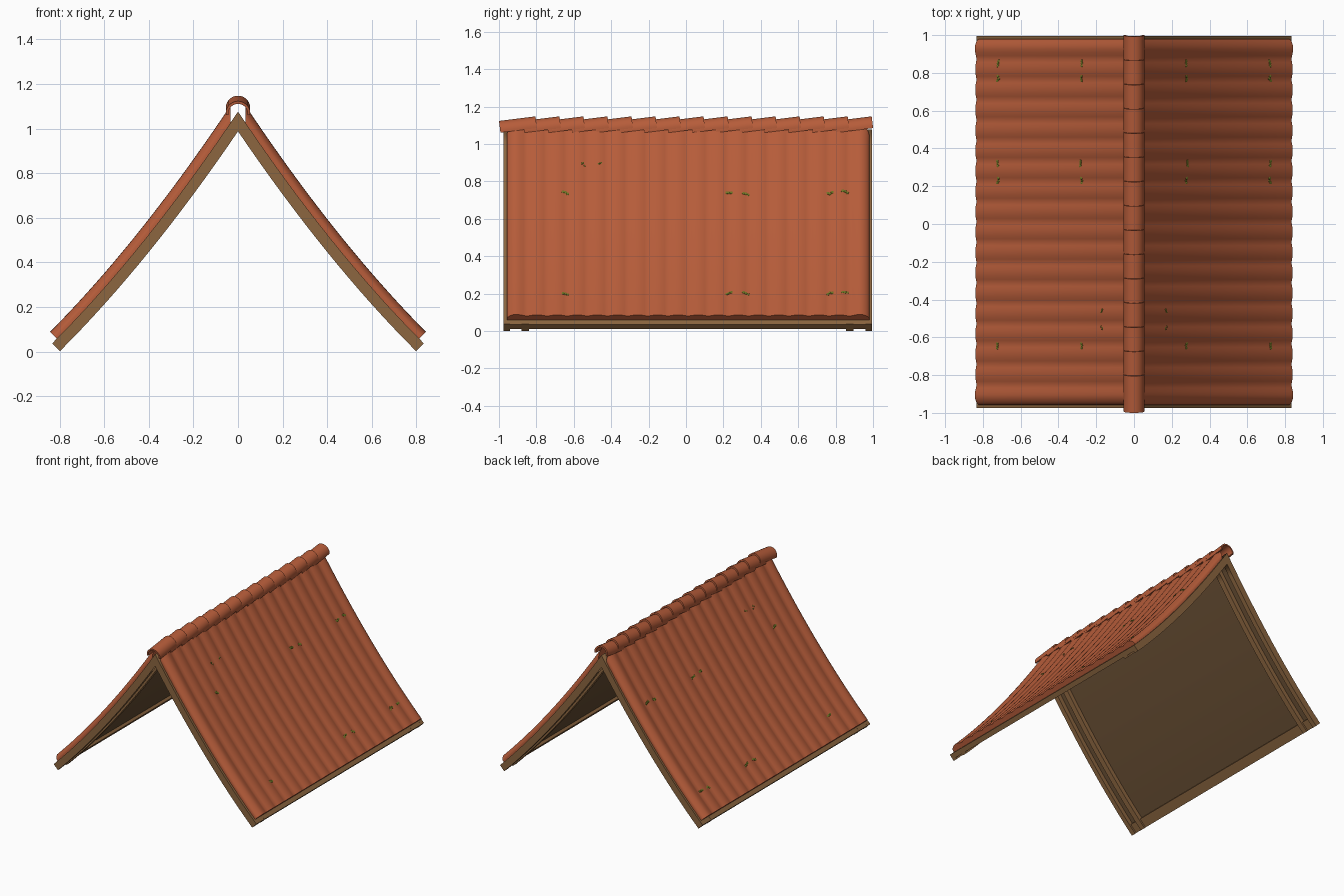
import bpy, bmesh, math, random
from mathutils import Matrix, Vector

if "Cube" in bpy.data.objects:
    bpy.data.objects.remove(bpy.data.objects["Cube"])

random.seed(4)


def material(name, rgb):
    m = bpy.data.materials.new(name)
    m.diffuse_color = (*rgb, 1)
    m.use_nodes = True
    m.node_tree.nodes["Principled BSDF"].inputs["Base Color"].default_value = m.diffuse_color
    return m


TILE = material("terracotta", (0.47, 0.108, 0.042))
WOOD = material("brown wood", (0.262, 0.133, 0.051))
DARK = material("dark wood", (0.141, 0.078, 0.034))
MOSS = material("moss green", (0.17, 0.19, 0.02))


# Sagging roof curve: height and steepness of the rafter tops at distance x
def slope(x):
    return 1.497 - 0.6 * x


def height(x, d):
    return 1.076 - 1.497 * x + 0.3 * x * x + d * math.sqrt(1 + slope(x) ** 2)


def roof_point(u, d, x_end):
    """u runs ridge (0) to eave (1), d is the distance above the curve"""
    s = slope(x_end)
    x = u * (x_end + d * s / math.sqrt(1 + s * s))
    return x, height(x, d)


def finish(bm, name, mat, smooth=None, mirror=False):
    bmesh.ops.recalc_face_normals(bm, faces=bm.faces[:])
    me = bpy.data.meshes.new(name)
    bm.to_mesh(me)
    bm.free()
    me.materials.append(mat)
    ob = bpy.data.objects.new(name, me)
    bpy.context.collection.objects.link(ob)
    if mirror:
        ob.modifiers.new("both_slopes", 'MIRROR').use_axis[0] = True
    if smooth:
        bpy.ops.object.select_all(action='DESELECT')
        ob.select_set(True)
        bpy.context.view_layer.objects.active = ob
        bpy.ops.object.shade_smooth_by_angle(angle=math.radians(smooth))
    return ob


def slab(name, mat, ys, u0, u1, low, high, x_end=0.834, steps=16, smooth=None):
    """Curved sheet following the roof; high(y) gives its top offset."""
    bm = bmesh.new()
    us = [u0 + (u1 - u0) * i / steps for i in range(steps + 1)]

    def grid(f):
        rows = []
        for y in ys:
            row = []
            for u in us:
                x, z = roof_point(u, f(y), x_end)
                row.append(bm.verts.new((x, y, z)))
            rows.append(row)
        return rows

    top, bot = grid(high), grid(lambda y: low)
    n, m = len(ys) - 1, steps
    for i in range(n):
        for j in range(m):
            for g in (top, bot):
                bm.faces.new((g[i][j], g[i + 1][j], g[i + 1][j + 1], g[i][j + 1]))
        for j in ((m,) if u0 == 0 else (0, m)):
            bm.faces.new((top[i][j], top[i + 1][j], bot[i + 1][j], bot[i][j]))
    for i in (0, n):
        for j in range(m):
            bm.faces.new((top[i][j], top[i][j + 1], bot[i][j + 1], bot[i][j]))
    return finish(bm, name, mat, smooth, mirror=True)


# Timber frame: barge boards, inner rafters, eave beams and boarding
for name, y0, y1 in (("front_barge_board", -0.975, -0.94),
                     ("front_rafter", -0.88, -0.84),
                     ("back_rafter", 0.855, 0.895),
                     ("back_barge_board", 0.96, 0.995)):
    slab(name, WOOD, [y0, y1], 0, 1, -0.049, lambda y: 0.0, smooth=30)
slab("eave_beams", WOOD, [-0.95, 0.97], 0.94, 1, -0.036, lambda y: -0.0005, steps=2)
slab("roof_boarding", DARK, [-0.96, 0.98], 0, 0.99, -0.016, lambda y: -0.001, smooth=30)

# Tile covering: shallow rolls down the slope, rounded off at both gables
Y0, Y1, ROLLS, SUB = -0.958, 0.980, 18, 6


def tile_top(y):
    roll = 0.030 + 0.010 * abs(math.sin(math.pi * ROLLS * (y - Y0) / (Y1 - Y0)))
    edge = min(y - Y0, Y1 - y) / 0.045
    if edge < 1:
        return 0.012 + (roll + 0.004 - 0.012) * math.sqrt(max(0, 1 - (1 - edge) ** 2))
    return roll + 0.004 * max(0, 2 - edge)


count = ROLLS * SUB
tile_ys = [Y0 + (Y1 - Y0) * i / count for i in range(count + 1)]
tile_ys += [Y0 + 0.003, Y0 + 0.009, Y1 - 0.003, Y1 - 0.009]
slab("roof_tiles", TILE, sorted(tile_ys), 0.04, 1, 0.0, tile_top, x_end=0.812, steps=20, smooth=35)


# Overlapping half-round ridge tiles, each tipped up at its back end
def ridge_tile(index, y0, length=0.195, tilt=0.125, seg=16):
    bm = bmesh.new()
    rings = []
    for t, r in ((0, 0.055), (length, 0.055), (length, 0.043), (0, 0.043)):
        ring = []
        for k in range(seg + 1):
            a = math.radians(-8 + 196 * k / seg)
            up = r * math.sin(a)
            ring.append(bm.verts.new((r * math.cos(a), y0 + t - up * tilt,
                                      1.068 + t * tilt + up)))
        rings.append(ring)
    for a in range(4):
        p, q = rings[a], rings[(a + 1) % 4]
        for k in range(seg):
            bm.faces.new((p[k], p[k + 1], q[k + 1], q[k]))
    for k in (0, seg):
        bm.faces.new([ring[k] for ring in rings])
    finish(bm, f"ridge_tile_{index:02d}", TILE, smooth=35)


for i in range(15):
    ridge_tile(i + 1, -0.993 + 0.1284 * i)

# Small moss tufts in two rows on each slope
bm = bmesh.new()
spots = [(x, y) for x in (0.28, 0.72) for y in (-0.645, 0.23, 0.32, 0.77, 0.85)]
for x, y in spots + [(0.17, -0.55), (0.17, -0.46)]:
    size = 0.6 if x < 0.2 else 1.0
    for k in range(3):
        yy = y + (k - 1) * 0.012 * size
        pos = Vector((x + random.uniform(-0.005, 0.005), yy, 0))
        pos.z = height(pos.x, tile_top(yy) * 1.0)
        turn = Matrix.Rotation(math.atan(slope(x)), 4, 'Y')
        scale = Matrix.Diagonal((0.010 * size, 0.010 * size, 0.004, 1))
        bmesh.ops.create_icosphere(bm, subdivisions=1, radius=1,
                                   matrix=Matrix.Translation(pos) @ turn @ scale)
finish(bm, "moss_tufts", MOSS, mirror=True)
